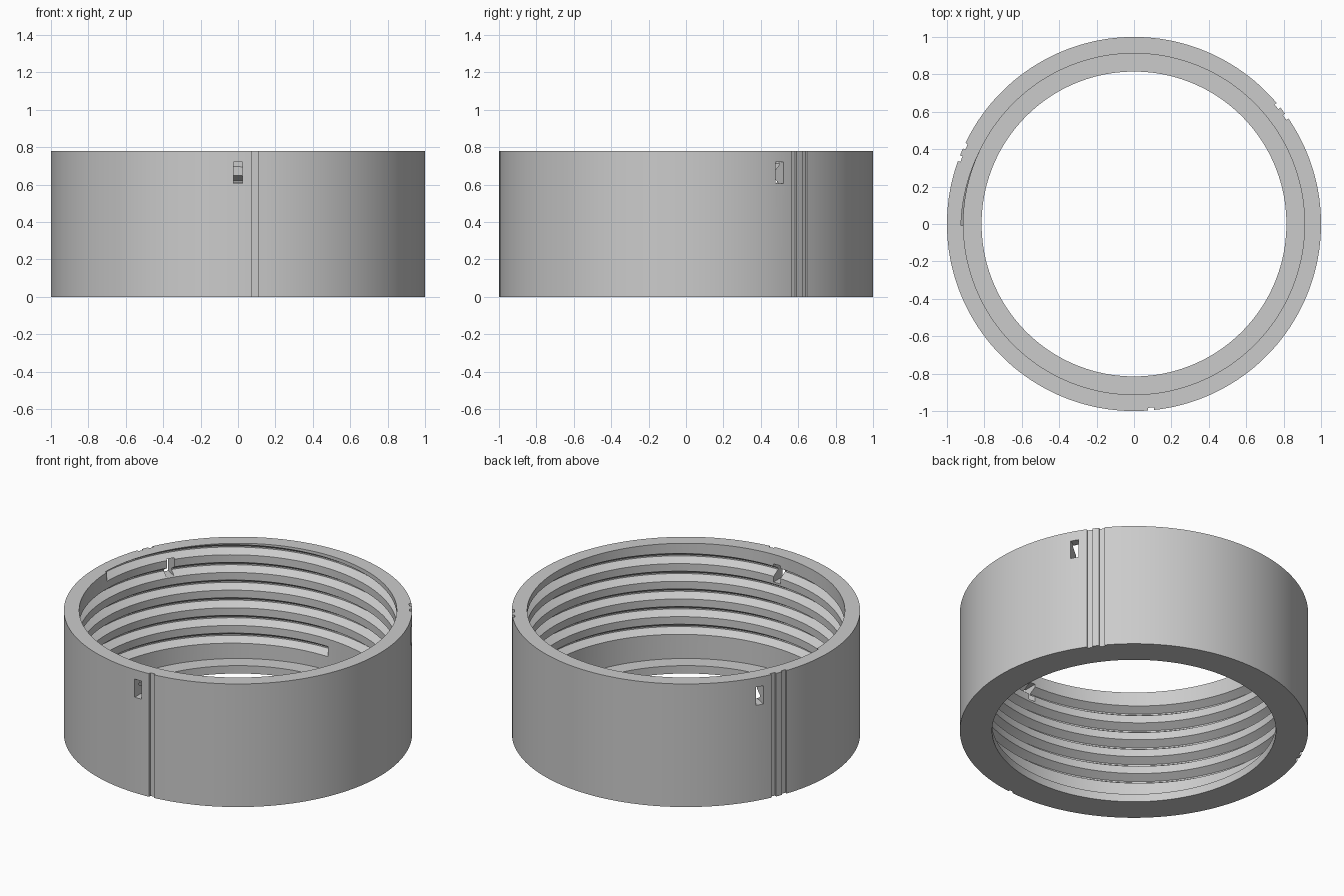
import bpy, bmesh, math
from math import cos, sin, radians, pi

cube = bpy.data.objects.get("Cube")
if cube:
    bpy.data.objects.remove(cube, do_unlink=True)

HEIGHT, OUTER, BORE, LIP_BORE, LIP = 0.78, 1.0, 0.912, 0.815, 0.05
SEGMENTS = 180

grey = bpy.data.materials.new("plain_grey")
grey.use_nodes = True
color = (0.6, 0.6, 0.6, 1)
grey.diffuse_color = color
grey.node_tree.nodes["Principled BSDF"].inputs["Base Color"].default_value = color


def make_object(name, bm):
    bmesh.ops.recalc_face_normals(bm, faces=bm.faces)
    mesh = bpy.data.meshes.new(name)
    bm.to_mesh(mesh)
    bm.free()
    mesh.materials.append(grey)
    obj = bpy.data.objects.new(name, mesh)
    bpy.context.collection.objects.link(obj)
    return obj


def sweep(name, sections, closed):
    """Join equal cross-sections; close the loop or cap the ends."""
    bm = bmesh.new()
    rings = [[bm.verts.new(p) for p in s] for s in sections]
    pairs = list(zip(rings, rings[1:])) + ([(rings[-1], rings[0])] if closed else [])
    for a, b in pairs:
        for i in range(len(a)):
            j = (i + 1) % len(a)
            bm.faces.new((a[i], a[j], b[j], b[i]))
    if not closed:
        bm.faces.new(rings[0])
        bm.faces.new(rings[-1])
    return make_object(name, bm)


def place(profile, angle):
    return [(r * cos(angle), r * sin(angle), z) for r, z in profile]


# Plain ring wall with a thin inward lip at the bottom
wall = [(OUTER, 0), (OUTER, HEIGHT), (BORE, HEIGHT), (BORE, LIP), (LIP_BORE, LIP), (LIP_BORE, 0)]
body = sweep("ring_body", [place(wall, 2 * pi * i / SEGMENTS) for i in range(SEGMENTS)], True)

# Cutter for the helical thread groove, climbing counterclockwise out of the rim
PITCH, DEPTH, HALF_MOUTH, HALF_ROOT = 0.112, 0.045, 0.032, 0.004
START, END = -1710, 180
INSET = 0.015


def groove_section(degrees):
    mid = 0.728 + PITCH * (degrees - 90) / 360
    flare = HALF_MOUTH + INSET * (HALF_MOUTH - HALF_ROOT) / DEPTH
    return [(BORE - INSET, mid - flare), (BORE + DEPTH, mid - HALF_ROOT),
            (BORE + DEPTH, mid + HALF_ROOT), (BORE - INSET, mid + flare)]


thread_cutter = sweep("thread_cutter", [place(groove_section(d), radians(d + 0.5))
                                        for d in range(START, END + 1, 2)], False)


# Cutter for the through slots and the outer vertical index grooves
def add_box(bm, degrees, r0, r1, half_width, z0, z1):
    a = radians(degrees)
    verts = []
    for z in (z0, z1):
        for r, w in ((r0, -half_width), (r1, -half_width), (r1, half_width), (r0, half_width)):
            verts.append(bm.verts.new((r * cos(a) - w * sin(a), r * sin(a) + w * cos(a), z)))
    bm.faces.new(verts[:4])
    bm.faces.new(verts[4:])
    for i in range(4):
        j = (i + 1) % 4
        bm.faces.new((verts[i], verts[j], verts[j + 4], verts[i + 4]))


cuts = bmesh.new()
for station in (-90, 30, 150):
    add_box(cuts, station, 0.85, 1.1, 0.024, 0.605, 0.72)
    offsets = (5.25,) if station == -90 else (5.25, 9.4)
    for offset in offsets:
        add_box(cuts, station + offset, OUTER - 0.014, 1.1, 0.016, -0.1, HEIGHT + 0.1)
slot_cutter = make_object("slot_cutter", cuts)

bpy.ops.object.select_all(action='DESELECT')
body.select_set(True)
bpy.context.view_layer.objects.active = body
for cutter in (thread_cutter, slot_cutter):
    cutter.hide_render = True
    mod = body.modifiers.new(cutter.name, 'BOOLEAN')
    mod.operation = 'DIFFERENCE'
    mod.solver = 'EXACT'
    mod.object = cutter
    bpy.ops.object.modifier_apply(modifier=mod.name)
    bpy.data.objects.remove(cutter, do_unlink=True)
bpy.ops.object.shade_smooth_by_angle(angle=radians(20))
